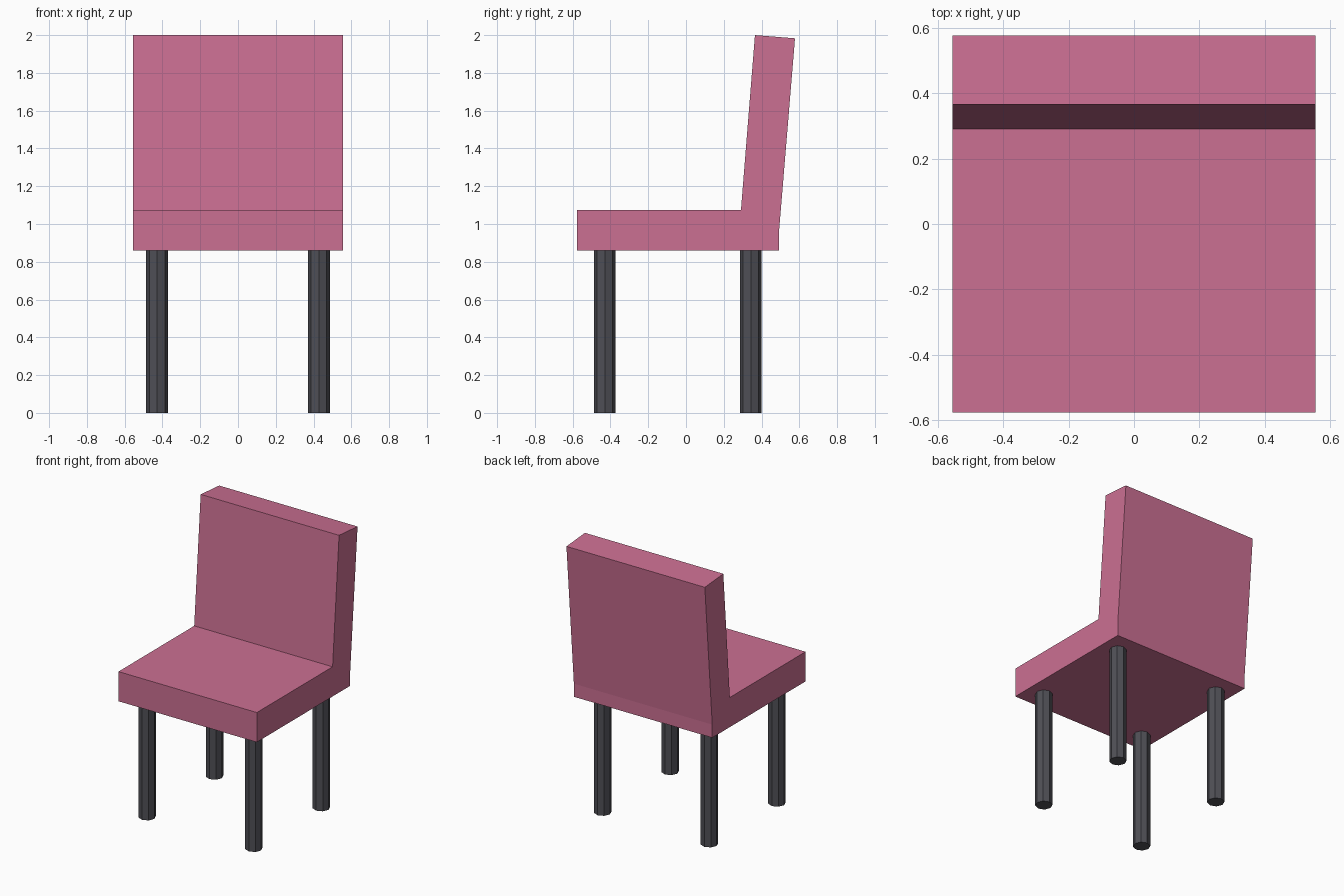
import bpy
import bmesh

if "Cube" in bpy.data.objects:
    bpy.data.objects.remove(bpy.data.objects["Cube"])


def material(name, rgb):
    mat = bpy.data.materials.new(name)
    mat.diffuse_color = (*rgb, 1.0)
    mat.use_nodes = True
    mat.node_tree.nodes["Principled BSDF"].inputs["Base Color"].default_value = mat.diffuse_color
    return mat


def add_object(name, bm, mat):
    bmesh.ops.recalc_face_normals(bm, faces=bm.faces[:])
    mesh = bpy.data.meshes.new(name)
    bm.to_mesh(mesh)
    bm.free()
    mesh.materials.append(mat)
    obj = bpy.data.objects.new(name, mesh)
    bpy.context.collection.objects.link(obj)
    return obj


pink = material("pink_upholstery", (0.60, 0.16, 0.29))
charcoal = material("charcoal_legs", (0.078, 0.078, 0.092))

# Seat and reclined backrest: one side profile (y, z) extruded across x
HALF_WIDTH = 0.555
SEAT_BOTTOM = 0.86
profile = [(-0.577, SEAT_BOTTOM), (0.492, SEAT_BOTTOM), (0.492, 0.955),
           (0.577, 1.983), (0.365, 2.0), (0.291, 1.075), (-0.577, 1.075)]
bm = bmesh.new()
side = bm.faces.new([bm.verts.new((-HALF_WIDTH, y, z)) for y, z in profile])
extruded = bmesh.ops.extrude_face_region(bm, geom=[side])["geom"]
bmesh.ops.translate(bm, vec=(2 * HALF_WIDTH, 0, 0),
                    verts=[v for v in extruded if isinstance(v, bmesh.types.BMVert)])
add_object("seat_and_backrest", bm, pink)

# Four eight-sided legs
for end, y in (("front", -0.43), ("back", 0.343)):
    for hand, x in (("left", -0.428), ("right", 0.428)):
        bm = bmesh.new()
        bmesh.ops.create_cone(bm, cap_ends=True, segments=8, radius1=0.058,
                              radius2=0.058, depth=SEAT_BOTTOM)
        leg = add_object(f"{end}_{hand}_leg", bm, charcoal)
        leg.location = (x, y, SEAT_BOTTOM / 2)
